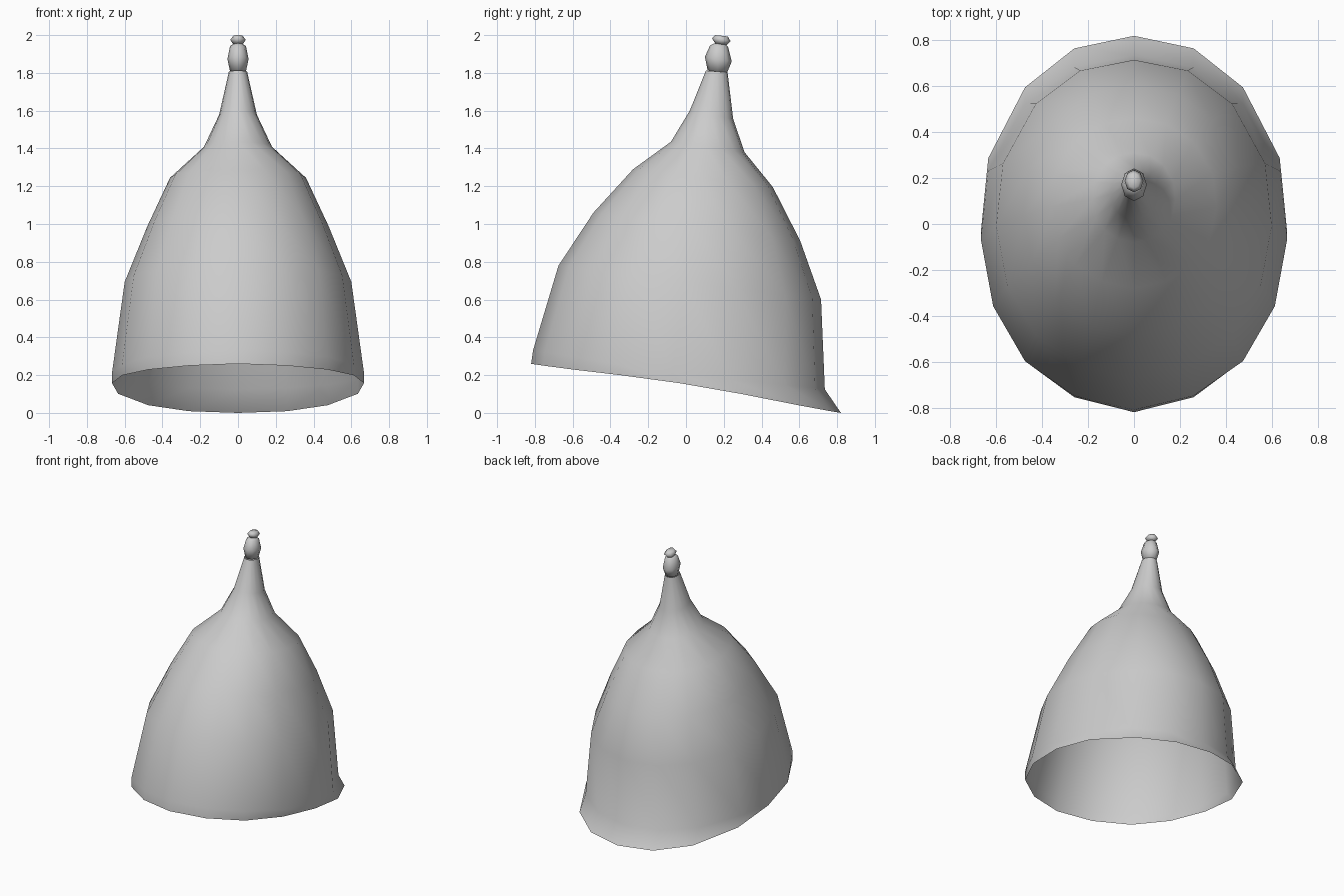
import bpy, bmesh, math

if "Cube" in bpy.data.objects:
    bpy.data.objects.remove(bpy.data.objects["Cube"])

# Half outline of one ring (x, y as fractions of half width / half depth), back to front
HALF = [(0, 1), (.39, .933), (.712, .726), (.952, .35), (1, -.04),
        (.92, -.415), (.712, -.725), (.39, -.92), (0, -1)]
SHELL_OUTLINE = HALF + [(-x, y) for x, y in HALF[-2:0:-1]]
ROUND_8 = [(math.sin(i * math.pi / 4), math.cos(i * math.pi / 4)) for i in range(8)]


def loft(name, outline, rings, caps=False):
    """Rings are (half width, front y, front z, back y, back z, side lift)."""
    bm = bmesh.new()
    loops = []
    for w, fy, fz, by, bz, lift in rings:
        cy, hy, cz, hz = (fy + by) / 2, (by - fy) / 2, (fz + bz) / 2, (bz - fz) / 2
        loops.append([bm.verts.new((w * u, cy + hy * v,
                                    cz + hz * v + lift * (1 - v * v) ** 2))
                      for u, v in outline])
    n = len(outline)
    for a, b in zip(loops, loops[1:]):
        for i in range(n):
            j = (i + 1) % n
            bm.faces.new((a[i], a[j], b[j], b[i]))
    if caps:
        bm.faces.new(loops[0])
        bm.faces.new(loops[-1])
        bmesh.ops.recalc_face_normals(bm, faces=bm.faces)
    else:
        bmesh.ops.reverse_faces(bm, faces=bm.faces)
    for f in bm.faces:
        f.smooth = True
    mesh = bpy.data.meshes.new(name)
    bm.to_mesh(mesh)
    bm.free()
    ob = bpy.data.objects.new(name, mesh)
    bpy.context.collection.objects.link(ob)
    return ob


# Open helmet shell, tilted rings from the flared rim up to the neck
loft("helmet_shell", SHELL_OUTLINE, [
    (.667, -.82, .26, .82, 0, .022),
    (.667, -.81, .33, .735, .125, -.02),
    (.60, -.675, .78, .715, .60, 0),
    (.48, -.49, 1.06, .605, .91, 0),
    (.36, -.28, 1.29, .46, 1.195, 0),
    (.18, -.08, 1.435, .31, 1.38, 0),
    (.10, .02, 1.60, .25, 1.555, 0),
    (.048, .105, 1.812, .22, 1.803, 0),
])

# Egg-shaped finial
loft("finial_egg", ROUND_8, [
    (.042, .115, 1.812, .218, 1.802, 0),
    (.056, .10, 1.885, .242, 1.86, 0),
    (.042, .127, 1.945, .222, 1.94, 0),
    (.022, .15, 1.957, .21, 1.952, 0),
], caps=True)

# Small bead on top
loft("finial_bead", ROUND_8, [
    (.025, .155, 1.955, .215, 1.948, 0),
    (.041, .138, 1.983, .236, 1.967, 0),
    (.025, .155, 2.0, .222, 1.993, 0),
], caps=True)
